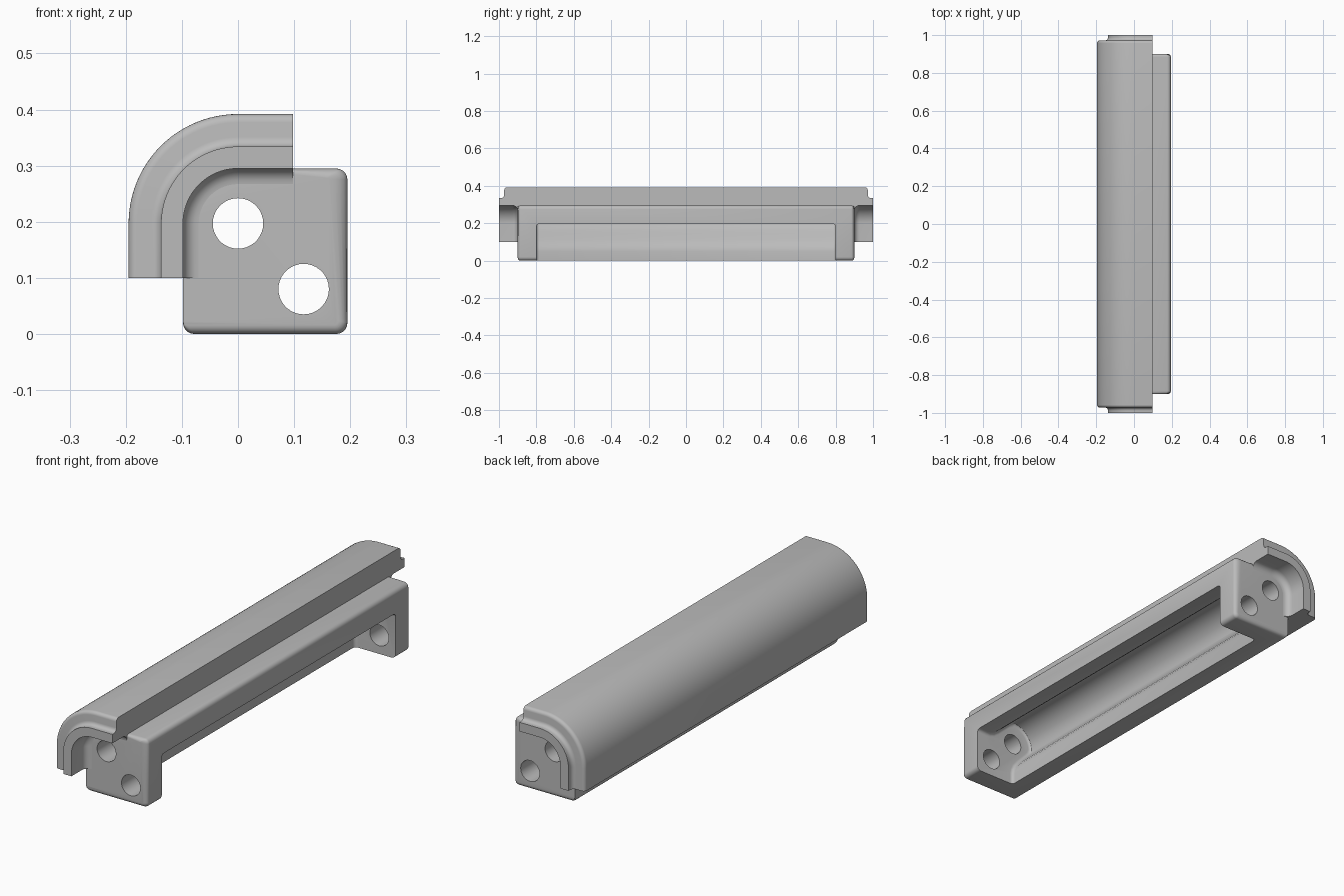
import bpy, bmesh
from math import sin, cos, pi, radians

if "Cube" in bpy.data.objects:
    bpy.data.objects.remove(bpy.data.objects["Cube"])

grey = bpy.data.materials.new("plain_grey")
grey.use_nodes = True
grey.diffuse_color = (0.5, 0.5, 0.5, 1)
grey.node_tree.nodes["Principled BSDF"].inputs["Base Color"].default_value = (0.5, 0.5, 0.5, 1)

C = 0.197      # height of the common arc centre
R = 0.098      # inner radius of the cover, outer radius of the body
OUT = 0.195    # outer radius of the cover


def arc(cx, cy, r, a0, a1, n):
    """Points of an arc, angles in degrees."""
    angles = [radians(a0 + (a1 - a0) * i / n) for i in range(n + 1)]
    return [(cx + r * cos(a), cy + r * sin(a)) for a in angles]


def loft(name, rings, bevel_ends=0):
    """Skin a list of equal closed rings and cap both ends."""
    bm = bmesh.new()
    loops = [[bm.verts.new(p) for p in ring] for ring in rings]
    n = len(loops[0])
    for a, b in zip(loops, loops[1:]):
        for i in range(n):
            j = (i + 1) % n
            bm.faces.new((a[i], a[j], b[j], b[i]))
    caps = [bm.faces.new(loops[0][::-1]), bm.faces.new(loops[-1])]
    bmesh.ops.recalc_face_normals(bm, faces=bm.faces)
    if bevel_ends:
        edges = [e for f in caps for e in f.edges]
        bmesh.ops.bevel(bm, geom=edges, offset=bevel_ends, segments=4,
                        profile=0.5, affect='EDGES')
    mesh = bpy.data.meshes.new(name)
    bm.to_mesh(mesh)
    bm.free()
    obj = bpy.data.objects.new(name, mesh)
    bpy.context.collection.objects.link(obj)
    mesh.materials.append(grey)
    return obj


def activate(obj):
    bpy.ops.object.select_all(action='DESELECT')
    obj.select_set(True)
    bpy.context.view_layer.objects.active = obj


def cut(obj, cutter):
    mod = obj.modifiers.new("cut", 'BOOLEAN')
    mod.operation = 'DIFFERENCE'
    mod.solver = 'EXACT'
    mod.object = cutter
    activate(obj)
    bpy.ops.object.modifier_apply(modifier=mod.name)
    bpy.data.objects.remove(cutter)


def smooth(obj):
    activate(obj)
    bpy.ops.object.shade_smooth_by_angle(angle=radians(32))


# Body: block with one large round corner, rolled over at the ends
def body_ring(y, inset):
    right, low = OUT - inset, inset
    r = 0.02 - inset * 0.8
    pts = arc(0, C, R, 180, 90, 24)
    pts += arc(right - 0.02, C + R - 0.02, 0.02 - inset, 90, 0, 5) if inset < 0.019 else []
    pts += arc(right - r, low + r, r, 0, -90, 5)
    pts += arc(-R + r, low + r, r, -90, -180, 5)
    return [(x, y, z) for x, z in pts]


ROLL = 0.016
steps = [(0.9 - ROLL + ROLL * sin(a), ROLL - ROLL * cos(a))
         for a in [pi / 2 * i / 5 for i in range(6)]]
rings = [body_ring(-y, d) for y, d in reversed(steps)] + [body_ring(y, d) for y, d in steps]
body = loft("body", rings)

# Cavity: open to the right and below, bulging up under the cover
half = [(0, -0.147), (-0.003, -0.13), (-0.012, -0.109), (-0.03, -0.086), (-0.062, -0.052),
        (-0.08, -0.033), (-0.092, -0.018)]
outline = half + arc(0, 0, 0.1, 180, 90, 24) + [(-z, -x) for x, z in reversed(half)]
outline += [(0.3, 0), (0.3, -0.3), (0, -0.3)]
cavity = loft("cavity_cutter",
              [[(x, y, C + z) for x, z in outline] for y in (-0.8, 0.8)], 0.015)
cut(body, cavity)

# Two round holes through both end blocks
for hx, hz in ((0, C), (0.117, 0.08)):
    circle = arc(hx, hz, 0.045, 0, 350, 35)
    cut(body, loft("hole_cutter", [[(x, y, z) for x, z in circle] for y in (-1.1, 1.1)]))
smooth(body)

# Cover: stepped section in (length, radius), swept round the corner
end = arc(0.957, OUT - 0.015, 0.015, 90, 0, 5)
end += arc(0.989, 0.154, 0.017, 180, 270, 5)
end += [(1, 0.137), (1, R)]
end += arc(0.928, 0.07, 0.028, 90, 180, 6)
end += [(0.86, 0.07), (0.86, R)]
section = end + [(-y, r) for y, r in reversed(end)]

path = [(0, 0.1, 180)]
path += [(0, C, 180 - 90 * i / 24) for i in range(25)]
path += [(R, C, 90)]
cover = loft("cover", [[(px + r * cos(radians(a)), y, pz + r * sin(radians(a)))
                        for y, r in section] for px, pz, a in path])
smooth(cover)
